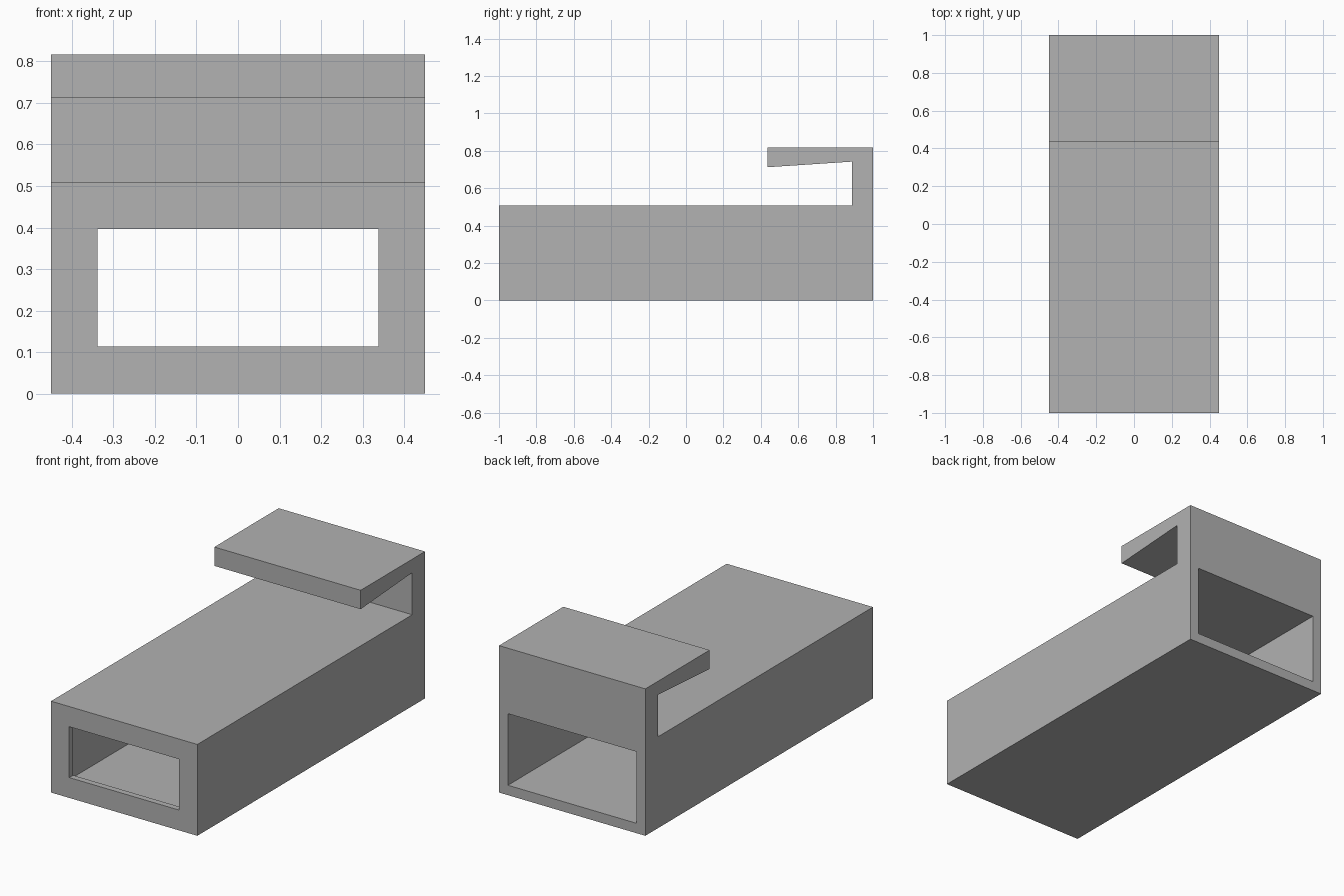
import bpy
import bmesh

default = bpy.data.objects.get("Cube")
if default:
    bpy.data.objects.remove(default, do_unlink=True)

HALF_WIDTH = 0.45
WALL = 0.055        # side, floor and roof thickness of the tunnel
DECK = 0.508        # top of the long body
LIP = 0.034         # depth of the narrower front rim

grey = bpy.data.materials.new("plain grey")
grey.use_nodes = True
grey.diffuse_color = (0.445, 0.445, 0.445, 1)
grey.node_tree.nodes["Principled BSDF"].inputs["Base Color"].default_value = grey.diffuse_color


def extrude_profile(name, points, half_width):
    """Sweep a side outline (y, z) across the width."""
    bm = bmesh.new()
    face = bm.faces.new([bm.verts.new((-half_width, y, z)) for y, z in points])
    swept = bmesh.ops.extrude_face_region(bm, geom=[face])["geom"]
    verts = [v for v in swept if isinstance(v, bmesh.types.BMVert)]
    bmesh.ops.translate(bm, verts=verts, vec=(2 * half_width, 0, 0))
    bmesh.ops.recalc_face_normals(bm, faces=bm.faces)
    mesh = bpy.data.meshes.new(name)
    bm.to_mesh(mesh)
    bm.free()
    mesh.materials.append(grey)
    obj = bpy.data.objects.new(name, mesh)
    bpy.context.collection.objects.link(obj)
    return obj


def box_cutter(name, half_width, y0, y1, z0, z1):
    obj = extrude_profile(name, [(y0, z0), (y1, z0), (y1, z1), (y0, z1)], half_width)
    obj.hide_render = True
    return obj


# Long body with the rear wall and the overhanging hook
body = extrude_profile("hooked_body", [
    (-1, 0), (1, 0), (1, 0.817), (0.435, 0.817),
    (0.435, 0.712), (0.888, 0.742), (0.888, DECK), (-1, DECK),
], HALF_WIDTH)

# Wide tunnel open at the back, and the smaller opening through the front rim
cutters = [
    box_cutter("tunnel_cutter", HALF_WIDTH - WALL, LIP - 1, 1.1, WALL, DECK - WALL),
    box_cutter("front_opening_cutter", 0.338, -1.1, 0, 0.113, 0.396),
]
for cutter in cutters:
    mod = body.modifiers.new(cutter.name, "BOOLEAN")
    mod.operation = "DIFFERENCE"
    mod.solver = "EXACT"
    mod.object = cutter

# Bake the cuts and discard the cutters
bpy.context.view_layer.update()
depsgraph = bpy.context.evaluated_depsgraph_get()
result = bpy.data.meshes.new_from_object(body.evaluated_get(depsgraph))
body.modifiers.clear()
body.data = result
for cutter in cutters:
    bpy.data.objects.remove(cutter, do_unlink=True)
